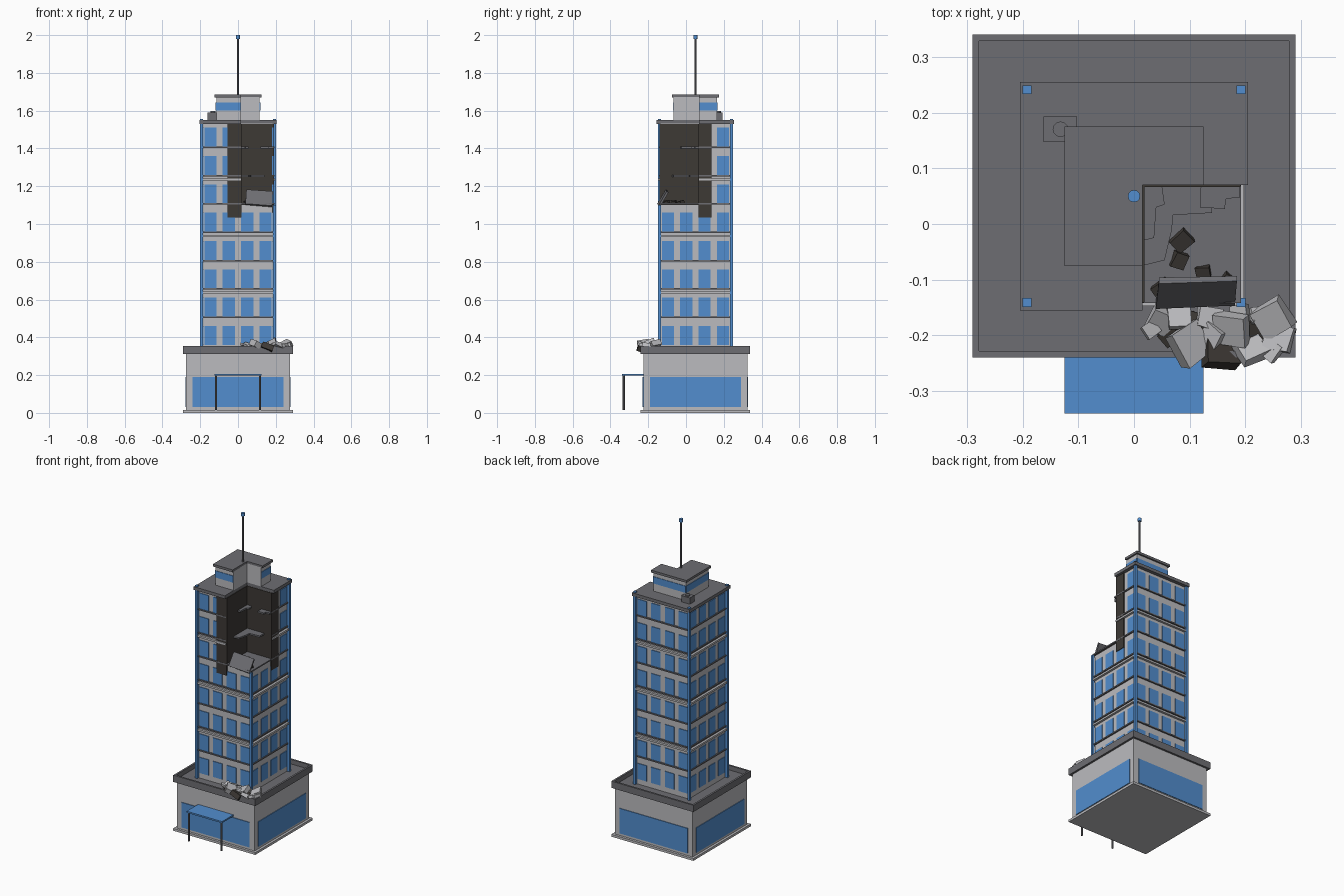
import bpy, bmesh, random
from math import radians, pi
from mathutils import Matrix, Euler, Vector

if "Cube" in bpy.data.objects:
    bpy.data.objects.remove(bpy.data.objects["Cube"])

random.seed(4)
CY = 0.05                 # tower axis in y
CUTX, CUTY, CUTZ = 0.015, 0.07, 1.10   # collapsed front right corner


def material(name, rgb):
    m = bpy.data.materials.new(name)
    m.diffuse_color = (*rgb, 1)
    m.use_nodes = True
    m.node_tree.nodes["Principled BSDF"].inputs["Base Color"].default_value = m.diffuse_color
    return m


BLUE = material("blue_glass", (0.085, 0.27, 0.62))
ROOF = material("roof_grey", (0.155, 0.155, 0.17))
BURNT = material("burnt", (0.047, 0.041, 0.036))
LIGHT = material("light_wall", (0.50, 0.50, 0.52))


def finish(name, bm, mat):
    bmesh.ops.recalc_face_normals(bm, faces=bm.faces)
    me = bpy.data.meshes.new(name)
    bm.to_mesh(me)
    bm.free()
    if mat:
        me.materials.append(mat)
    ob = bpy.data.objects.new(name, me)
    bpy.context.collection.objects.link(ob)
    return ob


def boxes(name, items, mat=None):
    """items: (x0, x1, y0, y1, z0, z1)"""
    bm = bmesh.new()
    for x0, x1, y0, y1, z0, z1 in items:
        M = Matrix.LocRotScale(Vector(((x0 + x1) / 2, (y0 + y1) / 2, (z0 + z1) / 2)), None,
                               Vector((x1 - x0, y1 - y0, z1 - z0)))
        bmesh.ops.create_cube(bm, size=1, matrix=M)
    return finish(name, bm, mat)


def prisms(name, items, mat=None):
    """items: (outline, z0, z1)"""
    bm = bmesh.new()
    for pts, z0, z1 in items:
        f = bm.faces.new([bm.verts.new((x, y, z0)) for x, y in pts])
        g = bmesh.ops.extrude_face_region(bm, geom=[f], use_keep_orig=True)
        bmesh.ops.translate(bm, vec=(0, 0, z1 - z0),
                            verts=[v for v in g["geom"] if isinstance(v, bmesh.types.BMVert)])
    return finish(name, bm, mat)


def cylinder(name, x, y, z0, z1, r, mat=None, seg=12):
    bm = bmesh.new()
    bmesh.ops.create_cone(bm, cap_ends=True, segments=seg, radius1=r, radius2=r, depth=z1 - z0,
                          matrix=Matrix.Translation((x, y, (z0 + z1) / 2)))
    return finish(name, bm, mat)


def chunks(name, items, mat=None):
    """items: (location, size, rotation), each a roughly broken block"""
    bm = bmesh.new()
    for loc, size, rot in items:
        M = Matrix.LocRotScale(Vector(loc), Euler(rot), Vector(size))
        made = bmesh.ops.create_cube(bm, size=1, matrix=M)["verts"]
        for v in made:
            v.co += Vector([random.uniform(-.1, .1) * min(size) for _ in range(3)])
    return finish(name, bm, mat)


def square(h):
    return [(-h, CY - h), (h, CY - h), (h, CY + h), (-h, CY + h)]


def ell(h):
    return [(-h, CY - h), (CUTX, CY - h), (CUTX, CUTY), (h, CUTY), (h, CY + h), (-h, CY + h)]


def wall_panel(side, u0, u1, z0, z1, h, t=0.006):
    """Box on one of four sides; u runs along the wall from its centre."""
    return {"front": (u0, u1, CY - h, CY - h + t, z0, z1),
            "back": (u0, u1, CY + h - t, CY + h, z0, z1),
            "right": (h - t, h, CY + u0, CY + u1, z0, z1),
            "left": (-h, -h + t, CY + u0, CY + u1, z0, z1)}[side]


SIDES = ("front", "back", "left", "right")

# Podium with raised parapet
prisms("plinth", [(square(0.29), 0, 0.015)], LIGHT)
prisms("podium", [(square(0.275), 0.015, 0.316)], LIGHT)
prisms("podium_roof", [(square(0.285), 0.314, 0.326)], ROOF)
boxes("podium_parapet", [wall_panel(s, -e, e, 0.312, 0.355, 0.29, 0.012)
                         for s, e in zip(SIDES, (.29, .29, .278, .278))], ROOF)
boxes("podium_windows", [wall_panel(s, -0.24, 0.24, 0.03, 0.19, 0.279) for s in SIDES], BLUE)

# Entrance canopy
boxes("canopy", [(-0.125, 0.125, -0.34, -0.224, 0.197, 0.207)], BLUE)
for x in (-0.116, 0.116):
    cylinder("canopy_post", x, -0.33, 0.015, 0.198, 0.006, ROOF, 8)

# Tower walls, notched at the upper front right corner
prisms("tower_lower", [(square(0.183), 0.32, CUTZ)], LIGHT)
prisms("tower_upper", [(ell(0.183), CUTZ, 1.532)], LIGHT)
prisms("tower_roof", [(ell(0.205), 1.53, 1.55)], ROOF)

# Windows: four per side on eight floors
wins = []
for k in range(8):
    z = 0.36 + 0.15 * k
    for s in SIDES:
        for u in (-0.1455, -0.0485, 0.0485, 0.1455):
            gone = z > CUTZ and ((s == "front" and u > 0) or (s == "right" and u < 0))
            if not gone:
                wins.append(wall_panel(s, u - .0325, u + .0325, z, z + 0.1, 0.187))
boxes("tower_windows", wins, BLUE)

# Sills on every floor and wider bands every second floor
prisms("floor_sills", [((ell if 0.35 + .15 * k > 1.12 else square)(0.192), 0.352 + .15 * k, 0.36 + .15 * k)
                       for k in range(1, 8)], ROOF)
prisms("floor_bands", [((ell if z > CUTZ else square)(0.197), z, z + 0.012)
                       for z in (0.63, 0.93, 1.23)], LIGHT)

# Corner columns; the damaged one stops short
boxes("corner_columns", [(sx * .192 - .008, sx * .192 + .008, CY + sy * .191 - .008, CY + sy * .191 + .008,
                          0.32, CUTZ if (sx, sy) == (1, -1) else 1.557)
                         for sx in (-1, 1) for sy in (-1, 1)], BLUE)

# Scorched facade strips and burnt interior
boxes("scorched_walls", [(-0.055, CUTX + .003, CY - 0.191, CY - 0.18, 1.035, 1.53),
                         (0.18, 0.191, CUTY - .003, 0.135, 1.035, 1.53),
                         (CUTX - .002, CUTX + .004, CY - 0.19, CUTY, CUTZ, 1.53),
                         (CUTX, 0.19, CUTY - .004, CUTY + .002, CUTZ, 1.53),
                         (CUTX, 0.183, CY - 0.183, CUTY, CUTZ - .005, CUTZ + .004)], BURNT)

# Remains of broken floors inside the notch
prisms("broken_floors", [
    ([(.015, -.03), (.036, -.025), (.04, .03), (.055, .035), (.05, .07), (.015, .07)], 1.40, 1.41),
    ([(.12, .07), (.118, .03), (.163, .027), (.165, .045), (.19, .048), (.19, .07)], 1.40, 1.41),
    ([(.015, -.075), (.035, -.07), (.055, -.065), (.068, -.01), (.07, .016), (.14, .02), (.138, .07),
      (.015, .07)], 1.25, 1.26)], ROOF)

# Fallen slab and small debris on the exposed floor
chunks("fallen_slab", [((.112, -.122, 1.137), (.14, .088, .012), (radians(60), .08, .03))], ROOF)
chunks("floor_debris", [((x, y, 1.113), (s, s * .8, .02), (.3, -.2, a)) for x, y, s, a in
                        ((.085, -.03, .035, .7), (.125, -.085, .025, .1), (.08, -.065, .03, 1.2),
                         (.05, -.115, .03, .5), (.165, -.1, .022, .9))], BURNT)

# Rubble heap on the podium roof below
rubble = [(.05, -.175, .045), (.10, -.215, .06), (.08, -.165, .04), (.135, -.17, .04), (.175, -.19, .055),
          (.21, -.225, .045), (.25, -.17, .055), (.26, -.205, .045), (.225, -.165, .03), (.14, -.20, .035),
          (.03, -.19, .025), (.245, -.225, .035), (.19, -.16, .03)]
burnt_rubble = [(.155, -.228, .055), (.115, -.18, .04), (.215, -.195, .04), (.065, -.2, .03)]
for name, spots, mat in (("rubble", rubble, LIGHT), ("burnt_rubble", burnt_rubble, BURNT)):
    chunks(name, [((x, y, .34 + random.uniform(.0, .022)), (s * 1.1, s, s * .5),
                   (random.uniform(-.5, .5), random.uniform(-.5, .5), random.uniform(0, pi)))
                  for x, y, s in spots], mat)

# Penthouse, its window band and roof
prisms("penthouse", [(ell(0.115), 1.55, 1.672)], LIGHT)
h = 0.118
boxes("penthouse_windows", [wall_panel("front", -.115, CUTX - .001, 1.6, 1.643, h),
                            wall_panel("back", -.115, .115, 1.6, 1.643, h),
                            wall_panel("left", -.115, .115, 1.6, 1.643, h),
                            wall_panel("right", CUTY - CY + .001, .115, 1.6, 1.643, h)], BLUE)
prisms("penthouse_roof", [(ell(0.125), 1.67, 1.685)], ROOF)

# Antenna and rooftop cooling unit
cylinder("antenna_mast", 0, CY, 1.68, 1.985, 0.005, ROOF, 8)
cylinder("antenna_tip", 0, CY, 1.98, 2.0, 0.011, BLUE)
boxes("cooling_unit", [(-.162, -.102, .147, .193, 1.548, 1.59)], ROOF)
cylinder("cooling_fan", -.132, .17, 1.588, 1.597, .014, ROOF)
